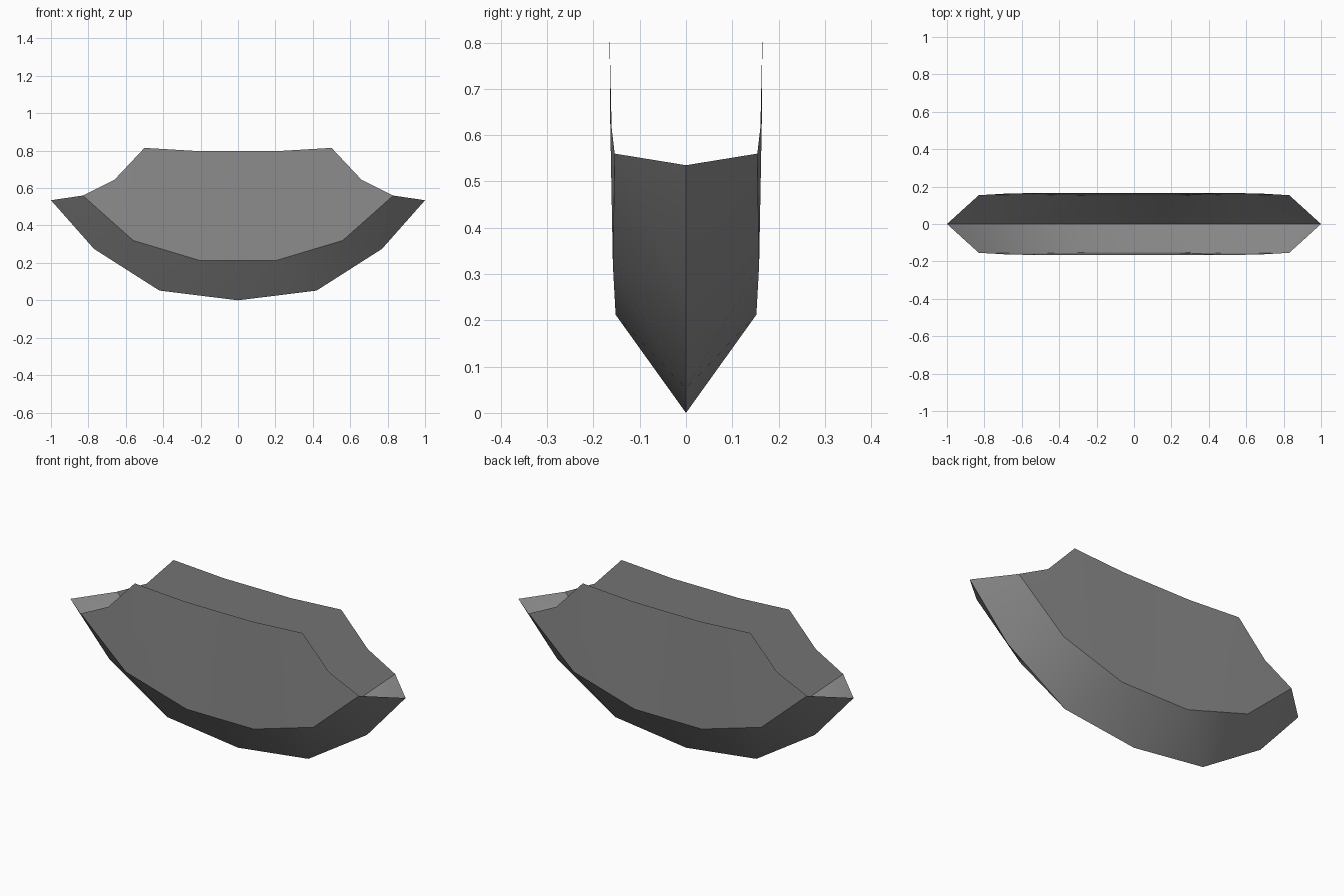
import bpy
import math

if "Cube" in bpy.data.objects:
    bpy.data.objects.remove(bpy.data.objects["Cube"])

grey = bpy.data.materials.new("dark grey")
grey.diffuse_color = (0.27, 0.27, 0.27, 1)
grey.use_nodes = True
grey.node_tree.nodes["Principled BSDF"].inputs["Base Color"].default_value = grey.diffuse_color

# half outlines as (x, y, z), mirrored to the left side
rim = [(0.2, -0.152, 0.212), (0.56, -0.158, 0.32), (0.83, -0.154, 0.56)]
top = [(0.2, -0.165, 0.797), (0.5, -0.165, 0.815), (0.66, -0.164, 0.645)]
keel = [(0.42, 0, 0.052), (0.77, 0, 0.275), (1.0, 0, 0.535)]


def flip(points):
    return [(-x, y, z) for x, y, z in reversed(points)]


def sheet(name, verts, faces):
    """Thin surface for the front half, mirrored to the back."""
    mesh = bpy.data.meshes.new(name)
    mesh.from_pydata(verts, [], faces)
    mesh.materials.append(grey)
    obj = bpy.data.objects.new(name, mesh)
    bpy.context.collection.objects.link(obj)
    bpy.ops.object.select_all(action='DESELECT')
    obj.select_set(True)
    bpy.context.view_layer.objects.active = obj
    mirror = obj.modifiers.new("Mirror", 'MIRROR')
    mirror.use_axis = (False, True, False)
    mirror.use_clip = True
    bpy.ops.object.modifier_apply(modifier="Mirror")
    bpy.ops.object.shade_smooth_by_angle(angle=math.radians(30))
    return obj


# lower hull: zigzag of triangles between keel line and panel edge
edge = flip(rim) + rim
line = flip(keel) + [(0, 0, 0)] + keel
n = len(edge)
faces = [(n + i, n + i + 1, i) for i in range(n)]
faces += [(i, n + i + 1, i + 1) for i in range(n - 1)]
sheet("lower_hull", edge + line, faces)

# tall side panels: columns between the lower edge and the top edge
upper = flip(top) + top
faces = [(i, i + 1, n + i + 1, n + i) for i in range(n - 1)]
sheet("side_panels", edge + upper, faces)
